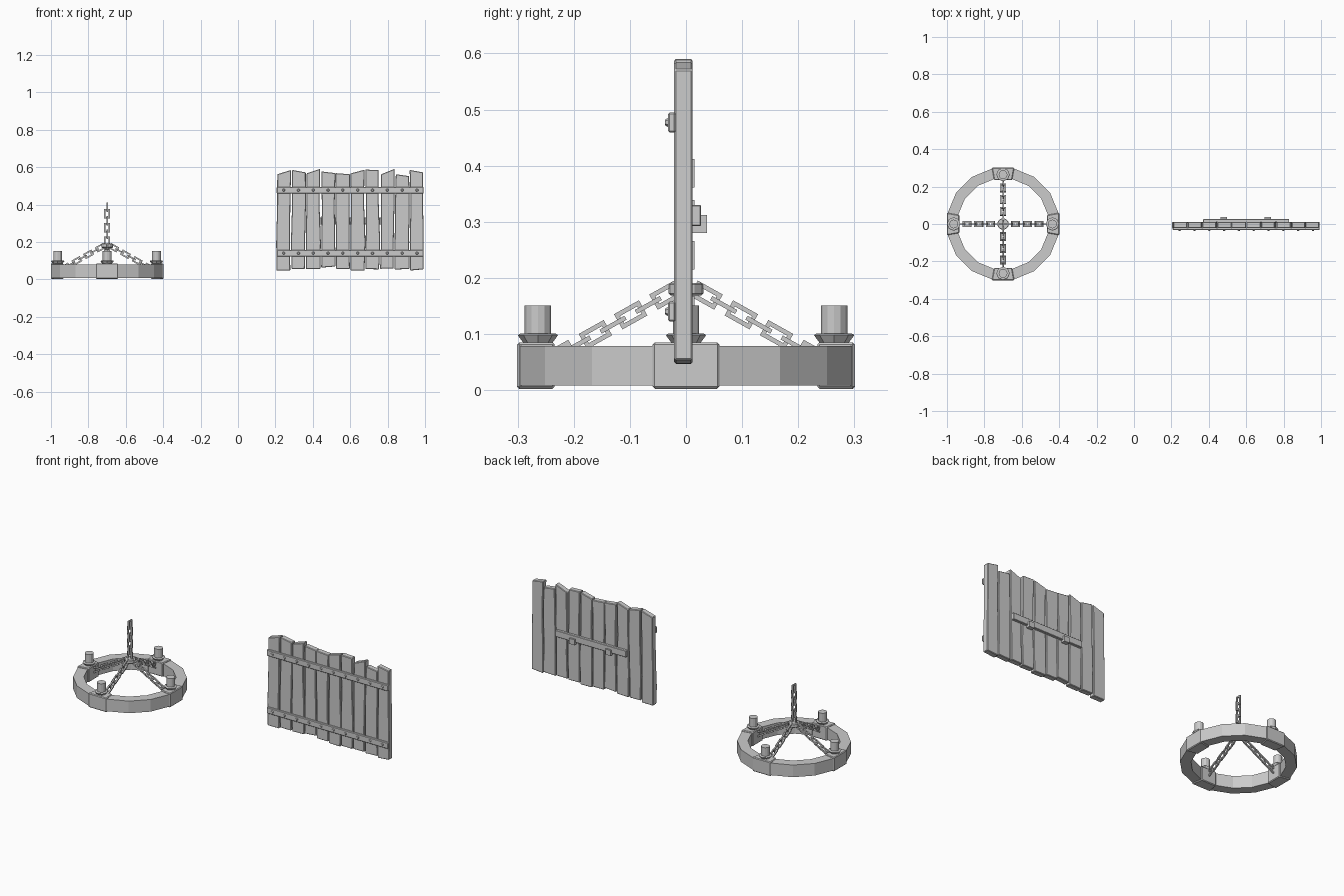
import bpy, bmesh, math, random
from mathutils import Matrix, Vector

if "Cube" in bpy.data.objects:
    bpy.data.objects.remove(bpy.data.objects["Cube"])

random.seed(4)
CX = -0.7


def finish(name, bm, mat=Matrix.Identity(4), bevel=0.0):
    if bevel:
        sharp = [e for e in bm.edges if len(e.link_faces) == 2 and e.calc_face_angle(0) > 0.6]
        bmesh.ops.bevel(bm, geom=sharp, offset=bevel, segments=1, affect='EDGES')
    bmesh.ops.recalc_face_normals(bm, faces=bm.faces)
    me = bpy.data.meshes.new(name)
    bm.to_mesh(me)
    bm.free()
    ob = bpy.data.objects.new(name, me)
    ob.matrix_world = mat
    bpy.context.collection.objects.link(ob)
    return ob


def prism(name, pts, z0, z1, mat=Matrix.Identity(4), bevel=0.0):
    bm = bmesh.new()
    f = bm.faces.new([bm.verts.new((x, y, z0)) for x, y in pts])
    ext = bmesh.ops.extrude_face_region(bm, geom=[f])['geom']
    bmesh.ops.translate(bm, verts=[v for v in ext if isinstance(v, bmesh.types.BMVert)], vec=(0, 0, z1 - z0))
    return finish(name, bm, mat, bevel)


def box(name, x0, x1, y0, y1, z0, z1, bevel=0.0):
    return prism(name, [(x0, y0), (x1, y0), (x1, y1), (x0, y1)], z0, z1, bevel=bevel)


def frame(name, outer, inner, z0, z1, mat, bevel=0.0):
    bm = bmesh.new()
    loops = [[bm.verts.new((x, y, z)) for x, y in pts]
             for pts, z in ((outer, z0), (outer, z1), (inner, z1), (inner, z0))]
    n = len(outer)
    for k in range(4):
        a, b = loops[k], loops[(k + 1) % 4]
        for i in range(n):
            j = (i + 1) % n
            bm.faces.new((a[i], a[j], b[j], b[i]))
    return finish(name, bm, mat, bevel)


def cone(name, r0, r1, z0, z1, mat, n=12, bevel=0.0):
    bm = bmesh.new()
    bmesh.ops.create_cone(bm, cap_ends=True, segments=n, radius1=r0, radius2=r1, depth=z1 - z0,
                          matrix=Matrix.Translation((0, 0, (z0 + z1) / 2)))
    return finish(name, bm, mat, bevel)


def rect(a, b):
    return [(-a, -b), (a, -b), (a, b), (-a, b)]


def chain(name, start, end, n, side):
    # alternating flat and edge-on rectangular links
    d = (end - start).normalized()
    for i in range(n):
        p = start.lerp(end, (i + 0.5) / n)
        s = side if i % 2 == 0 else d.cross(side)
        t = s.cross(d)
        m = Matrix((d, t, s)).transposed().to_4x4()
        frame(name, rect(0.0255, 0.0155), rect(0.0175, 0.0075), -0.004, 0.004,
              Matrix.Translation(p) @ m)


# chandelier rim
def circle(r, n=16):
    return [(r * math.cos((i + .5) * math.tau / n), r * math.sin((i + .5) * math.tau / n)) for i in range(n)]


base = Matrix.Translation((CX, 0, 0))
frame("chandelier_rim", circle(0.302), circle(0.245), 0.008, 0.079, base, 0.003)

# brackets, candles and sloping chains on the four sides
for k in range(4):
    rot = base @ Matrix.Rotation(k * math.pi / 2, 4, 'Z')
    prism("rim_bracket", [(0.234, -0.048), (0.301, -0.06), (0.301, 0.06), (0.234, 0.048)], 0.002, 0.085, rot, 0.004)
    at = rot @ Matrix.Translation((0.264, 0, 0))
    cone("candle_cup", 0.025, 0.036, 0.083, 0.098, at, 8)
    cone("candle_cup_lip", 0.036, 0.031, 0.098, 0.101, at, 8)
    cone("candle", 0.0235, 0.0235, 0.098, 0.151, at, 12)
    a, b = Vector((0.02, 0, 0.178)), Vector((0.24, 0, 0.055))
    chain("support_chain_link", rot @ a, rot @ b, 7, rot.to_3x3() @ Vector((0, 1, 0)))

# hub and hanging chain
cone("chain_hub", 0.031, 0.031, 0.169, 0.191, base, 12, 0.003)
chain("hanging_chain_link", Vector((CX, 0, 0.185)), Vector((CX, 0, 0.405)), 6, Vector((0, 1, 0)))

# wall board planks: (top left z, top right z, bottom z)
ends = [(.562, .585), (.585, .572), (.567, .591), (.577, .568), (.568, .562),
        (.566, .586), (.587, .584), (.562, .591), (.562, .552), (.585, .572)]
bottoms = [.05, .058, .053, .066, .056, .048, .053, .058, .054, .05]
to_xz = Matrix.Rotation(math.pi / 2, 4, 'X')
for i, ((tl, tr), b) in enumerate(zip(ends, bottoms)):
    x = 0.244 + i * 0.0792
    j = lambda: random.uniform(-0.004, 0.004)
    w = 0.0365
    pts = [(x - w + j(), b + j()), (x + w + j(), b + j()), (x + w + 0.001 + j(), 0.2), (x + w + j(), 0.4),
           (x + w + j(), tr), (x - w + j(), tl), (x - w + j(), 0.4), (x - w - 0.001 + j(), 0.2)]
    prism("plank", pts, -0.012, 0.021, to_xz, 0.003)

# front battens with nails
for z in (0.14, 0.477):
    box("front_batten", 0.207, 0.993, -0.032, -0.018, z - 0.018, z + 0.018, 0.003)
    for i in range(10):
        m = Matrix.Translation((0.244 + i * 0.0792, 0, z)) @ to_xz
        cone("nail", 0.009, 0.005, 0.031, 0.037, m, 6)

# back batten and its hooks
box("back_batten", 0.37, 0.83, 0.01, 0.027, 0.292, 0.33, 0.002)
for x in (0.48, 0.715):
    box("back_hook", x - 0.017, x + 0.017, 0.01, 0.037, 0.28, 0.312)
